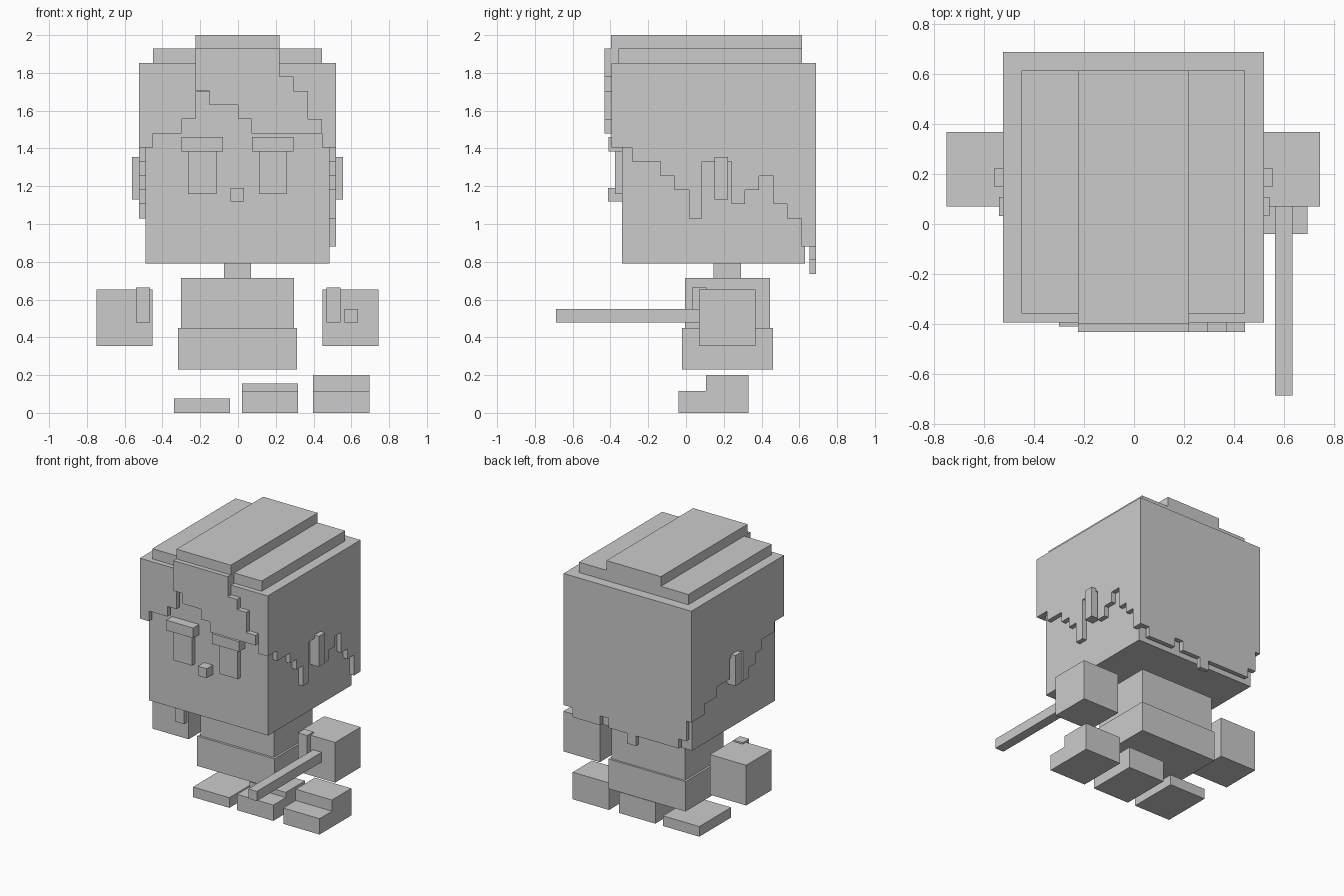
import bpy, bmesh
from mathutils import Vector


def finish(name, bm):
    bmesh.ops.recalc_face_normals(bm, faces=bm.faces)
    mesh = bpy.data.meshes.new(name)
    bm.to_mesh(mesh)
    bm.free()
    ob = bpy.data.objects.new(name, mesh)
    bpy.context.collection.objects.link(ob)
    return ob


def plate(name, axis, outline, lo, hi):
    """Extrude a flat outline along x or y from lo to hi."""
    bm = bmesh.new()
    put = (lambda a, z: (lo, a, z)) if axis == 'x' else (lambda a, z: (a, lo, z))
    face = bm.faces.new([bm.verts.new(put(a, z)) for a, z in outline])
    new = bmesh.ops.extrude_face_region(bm, geom=[face])['geom']
    move = Vector((hi - lo, 0, 0) if axis == 'x' else (0, hi - lo, 0))
    bmesh.ops.translate(bm, vec=move,
                        verts=[v for v in new if isinstance(v, bmesh.types.BMVert)])
    return finish(name, bm)


def box(name, x, y, z):
    return plate(name, 'y', [(x[0], z[0]), (x[1], z[0]), (x[1], z[1]), (x[0], z[1])], *y)


def curtain(name, axis, start, steps, top, lo, hi):
    """Plate with a straight top and a stepped lower edge: steps = (end, bottom)."""
    pts, a = [(start, top)], start
    for end, bottom in steps:
        pts += [(a, bottom), (end, bottom)]
        a = end
    return plate(name, axis, pts + [(a, top)], lo, hi)


# Head and face
box("head", (-.49, .485), (-.34, .63), (.79, 1.77))
for side, x in (("left", -.19), ("right", .185)):
    box(side + "_eye", (x - .075, x + .075), (-.375, -.33), (1.16, 1.385))
    box(side + "_brow", (x - .11, x + .11), (-.41, -.33), (1.385, 1.46))
box("nose", (-.04, .032), (-.412, -.33), (1.12, 1.19))
box("left_ear", (-.56, -.48), (.15, .222), (1.13, 1.355))
box("right_ear", (.475, .556), (.15, .222), (1.13, 1.355))

# Hair: stacked crown layers
box("hair_roof", (-.485, .48), (-.36, .655), (1.78, 1.852))
box("hair_crown", (-.45, .445), (-.358, .615), (1.852, 1.928))
box("hair_top", (-.225, .22), (-.398, .615), (1.852, 2.0))

# Hair: stepped side, back and front curtains
curtain("hair_right", 'x', -.36,
        [(-.285, 1.405), (-.135, 1.33), (-.06, 1.255), (.015, 1.18), (.085, 1.03),
         (.24, 1.33), (.312, 1.105), (.387, 1.18), (.462, 1.255), (.536, 1.105),
         (.611, 1.03), (.655, .88)], 1.852, .48, .52)
curtain("hair_left", 'x', -.36,
        [(-.285, 1.405), (-.135, 1.33), (-.06, 1.255), (.015, 1.18), (.085, 1.105),
         (.24, 1.33), (.387, 1.18), (.536, 1.105), (.655, 1.03)], 1.852, -.525, -.485)
curtain("hair_back", 'y', -.525,
        [(-.485, 1.03), (-.42, .88), (-.375, .81), (-.15, .81), (-.075, .81), (0, .735),
         (.075, .81), (.15, .81), (.22, .88), (.445, .81), (.52, .88)],
        1.852, .655, .688)
curtain("hair_front", 'y', -.525,
        [(-.45, 1.405), (-.3, 1.48), (-.225, 1.555), (-.15, 1.7), (0, 1.7),
         (.37, 1.63), (.445, 1.48), (.52, 1.405)], 1.852, -.395, -.36)

# Swept fringe on top of the front hair
plate("fringe", 'y',
      [(-.225, 1.928), (-.225, 1.705), (-.15, 1.705), (-.15, 1.63), (0, 1.63), (0, 1.555),
       (.072, 1.555), (.072, 1.48), (.445, 1.48), (.445, 1.555), (.37, 1.555), (.37, 1.705),
       (.295, 1.705), (.295, 1.78), (.22, 1.78), (.22, 1.928)], -.432, -.358)

# Body
box("neck", (-.075, .07), (.145, .29), (.7, .79))
box("torso", (-.302, .297), (-.005, .445), (.45, .715))
box("hips", (-.318, .313), (-.022, .46), (.23, .45))

# Hands with thumbs, and the stick held in the right hand
box("left_hand", (-.75, -.453), (.07, .368), (.355, .652))
box("right_hand", (.447, .745), (.07, .368), (.355, .652))
box("left_thumb", (-.54, -.465), (.033, .108), (.478, .663))
box("right_thumb", (.468, .543), (.033, .108), (.478, .663))
box("stick", (.565, .635), (-.687, .075), (.478, .55))

# Feet: one flat, two with a lower toe
box("left_foot", (-.34, -.043), (-.04, .33), (0, .075))
for name, x, top in (("middle_foot", .02, .155), ("right_foot", .398, .2)):
    plate(name, 'x', [(-.04, 0), (.33, 0), (.33, top), (.105, top), (.105, .117), (-.04, .117)],
          x, x + .297)
